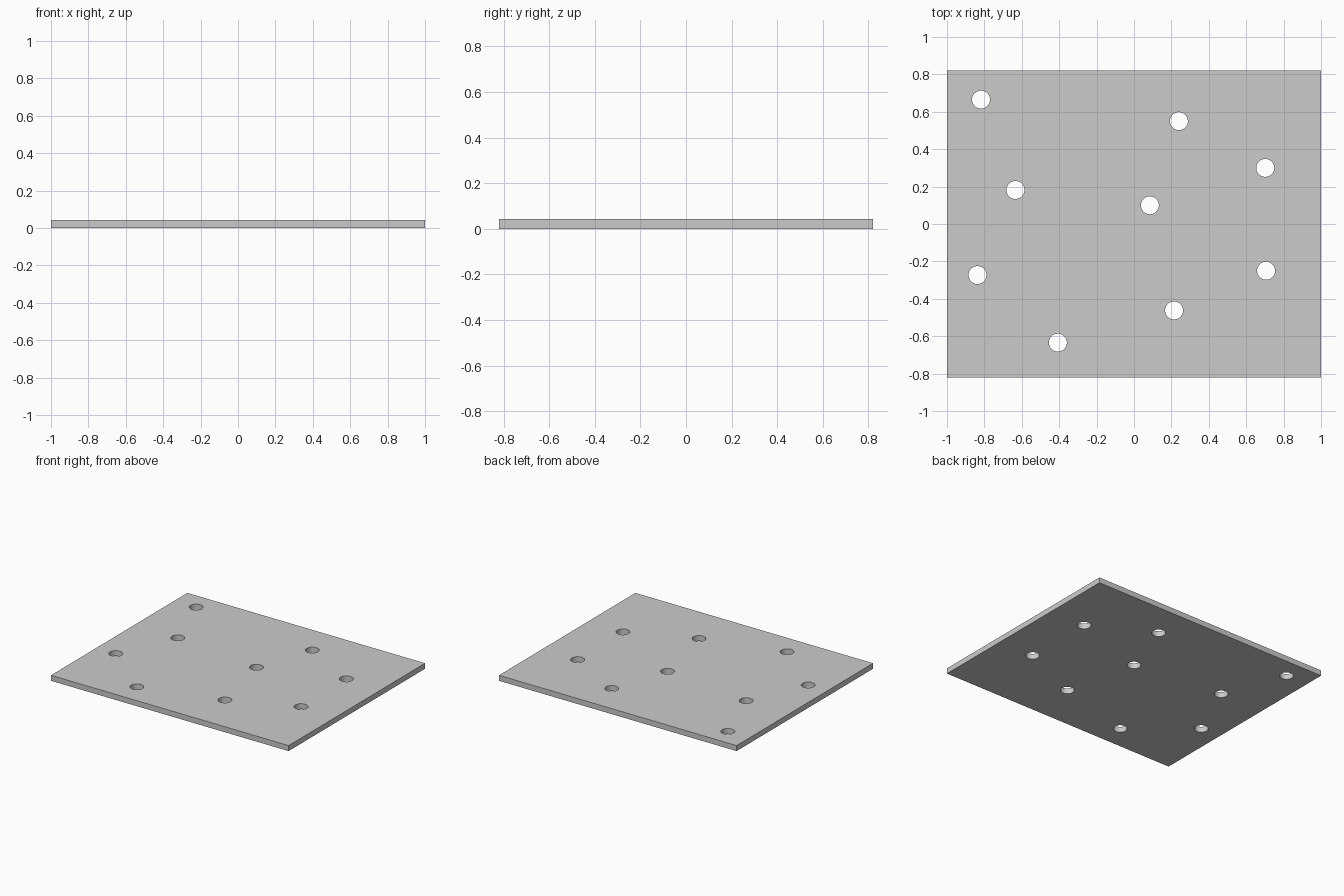
import bpy, bmesh
from math import radians
from mathutils import Matrix

if "Cube" in bpy.data.objects:
    bpy.data.objects.remove(bpy.data.objects["Cube"])

WIDTH, DEPTH, THICK = 2.0, 1.64, 0.042
HOLE_RADIUS = 0.048
HOLES = [(-0.818, 0.665), (0.24, 0.55), (0.702, 0.30),
         (-0.634, 0.182), (0.085, 0.10), (-0.837, -0.273),
         (0.706, -0.25), (0.214, -0.462), (-0.407, -0.634)]


def add_object(name, bm):
    mesh = bpy.data.meshes.new(name)
    bm.to_mesh(mesh)
    bm.free()
    obj = bpy.data.objects.new(name, mesh)
    bpy.context.collection.objects.link(obj)
    return obj


# Flat rectangular plate
bm = bmesh.new()
bmesh.ops.create_cube(bm, size=1, matrix=Matrix.Translation((0, 0, THICK / 2))
                      @ Matrix.Diagonal((WIDTH, DEPTH, THICK, 1)))
plate = add_object("perforated_plate", bm)

# Cylindrical cutters, one per through-hole
bm = bmesh.new()
for x, y in HOLES:
    bmesh.ops.create_cone(bm, cap_ends=True, segments=48, radius1=HOLE_RADIUS,
                          radius2=HOLE_RADIUS, depth=THICK * 4,
                          matrix=Matrix.Translation((x, y, THICK / 2)))
cutter = add_object("hole_cutters", bm)
cutter.hide_render = True

# Punch the holes, then discard the cutters
cut = plate.modifiers.new("holes", 'BOOLEAN')
cut.operation = 'DIFFERENCE'
cut.solver = 'EXACT'
cut.object = cutter
bpy.context.view_layer.objects.active = plate
plate.select_set(True)
bpy.ops.object.modifier_apply(modifier=cut.name)
bpy.data.objects.remove(cutter, do_unlink=True)

# Smooth hole walls with crisp rims
bpy.ops.object.shade_smooth_by_angle(angle=radians(30))
